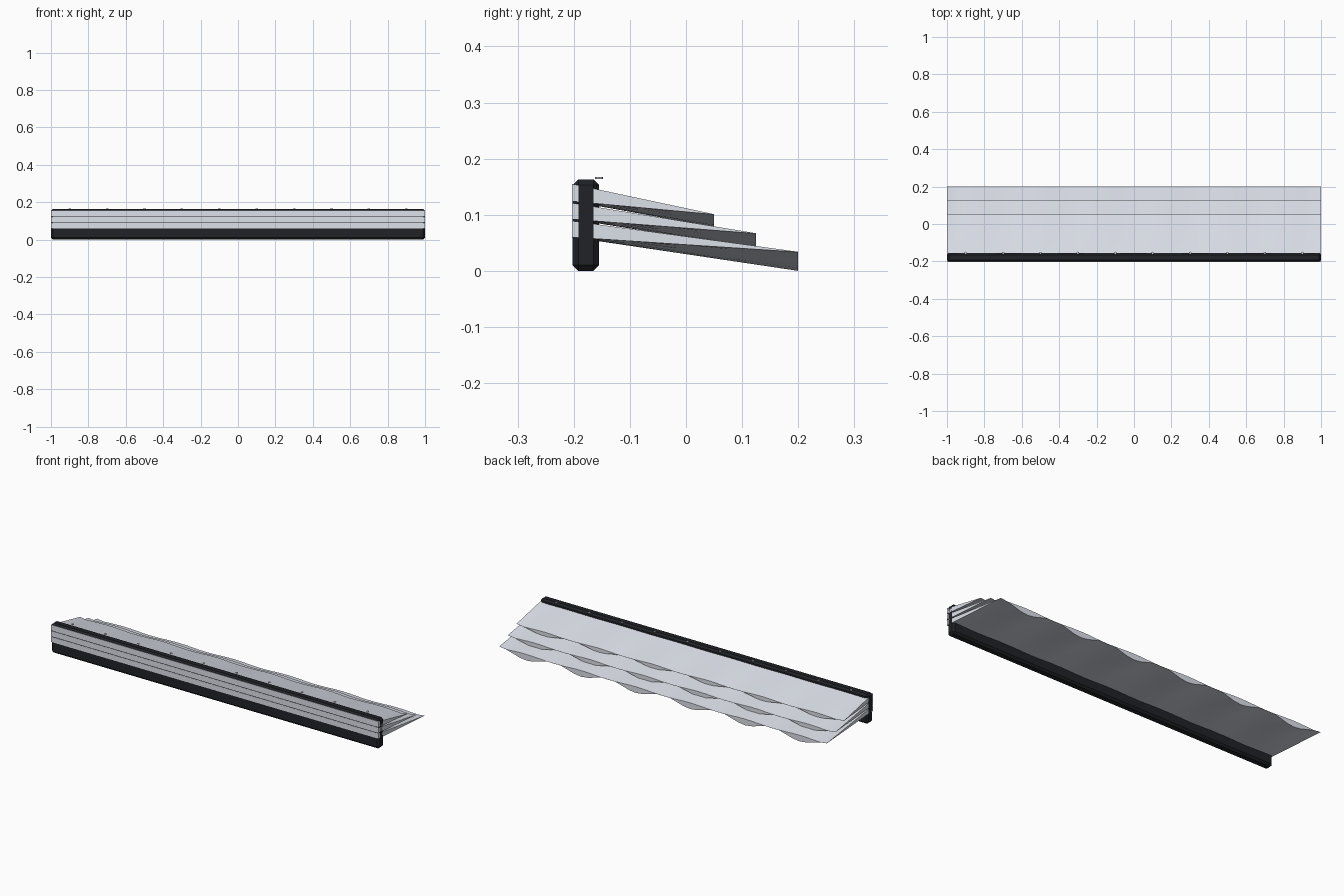
import bpy, bmesh, math

if "Cube" in bpy.data.objects:
    bpy.data.objects.remove(bpy.data.objects["Cube"])

def mat(name, c):
    m = bpy.data.materials.new(name)
    m.diffuse_color = (*c, 1)
    m.use_nodes = True
    m.node_tree.nodes["Principled BSDF"].inputs["Base Color"].default_value = m.diffuse_color
    return m

DARK = mat("dark_rail", (0.015, 0.016, 0.02))
PALE = mat("pale_sheet", (0.72, 0.75, 0.82))

def finish(bm, name, m):
    bmesh.ops.recalc_face_normals(bm, faces=bm.faces)
    me = bpy.data.meshes.new(name)
    bm.to_mesh(me)
    bm.free()
    ob = bpy.data.objects.new(name, me)
    bpy.context.collection.objects.link(ob)
    me.materials.append(m)
    return ob

# chamfered rail along the front
bm = bmesh.new()
bmesh.ops.create_cube(bm, size=1)
for v in bm.verts:
    v.co = (v.co.x * 2, -0.1785 + v.co.y * 0.047, 0.0815 + v.co.z * 0.163)
bmesh.ops.bevel(bm, geom=bm.edges[:], offset=0.01, segments=1, affect='EDGES')
finish(bm, "rail", DARK)

# three tapering sheets, each opening into six lens-shaped flutes at the rear
def sheet(name, z0, z1, y_end, lo, hi):
    bm = bmesh.new()
    n, rows, y0 = 48, 5, -0.2035
    prev = None
    for i in range(n + 1):
        x = -1 + 2 * i / n
        lens = math.sin(3 * math.pi * (x + 1)) ** 2
        zt = hi - 0.006 * (1 - lens) * (abs(x) < 0.99)
        zb = min(zt - 0.0005, hi - (hi - lo) * lens)
        top, bot = [], []
        for j in range(rows):
            t = j / (rows - 1)
            y = y0 + (y_end - y0) * t
            top.append(bm.verts.new((x, y, z1 + (zt - z1) * t)))
            bot.append(bm.verts.new((x, y, z0 + (zb - z0) * t)))
        ring = top + bot[::-1]
        if prev:
            for k in range(len(ring)):
                l = (k + 1) % len(ring)
                bm.faces.new((prev[k], prev[l], ring[l], ring[k]))
        if i in (0, n):
            bm.faces.new(ring)
        prev = ring
    ob = finish(bm, name, PALE)
    bpy.context.view_layer.objects.active = ob
    ob.select_set(True)
    bpy.ops.object.shade_smooth_by_angle(angle=math.radians(30))
    ob.select_set(False)

sheet("upper_sheet", 0.124, 0.155, 0.05, 0.078, 0.101)
sheet("middle_sheet", 0.092, 0.121, 0.125, 0.040, 0.067)
sheet("lower_sheet", 0.060, 0.089, 0.20, 0.0, 0.034)

# small fastener heads along the top of the rail
for i in range(10):
    bm = bmesh.new()
    bmesh.ops.create_cone(bm, cap_ends=True, segments=8, radius1=0.007, radius2=0.007, depth=0.003)
    bmesh.ops.translate(bm, verts=bm.verts, vec=(-0.9 + 0.2 * i, -0.155, 0.1655))
    finish(bm, f"fastener_{i + 1}", PALE)
